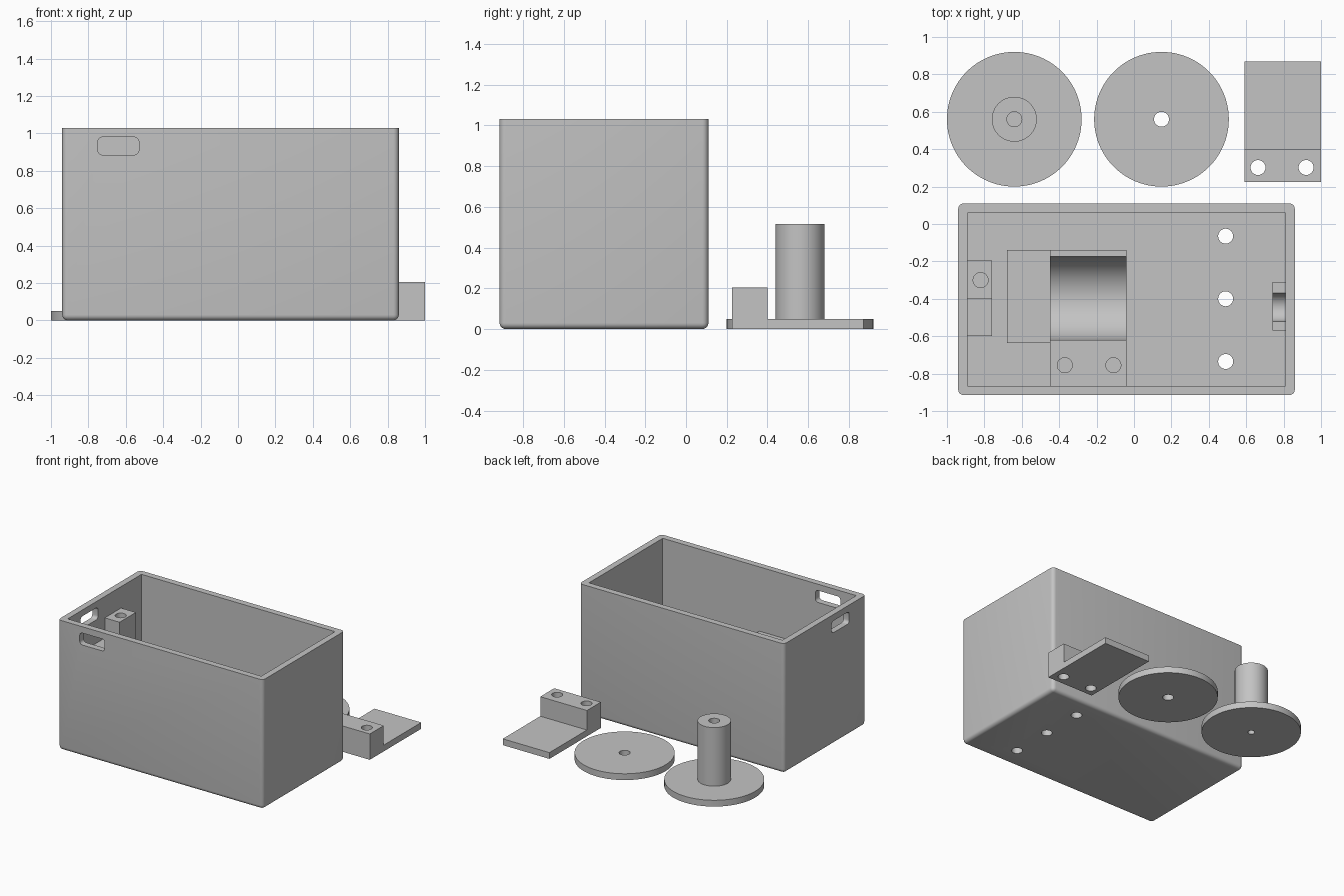
import bpy, bmesh, math
from mathutils import Matrix, Vector

old = bpy.data.objects.get("Cube")
if old:
    bpy.data.objects.remove(old, do_unlink=True)

grey = bpy.data.materials.new("plain_grey")
grey.use_nodes = True
COLOUR = (0.55, 0.55, 0.55, 1)
grey.diffuse_color = COLOUR
grey.node_tree.nodes["Principled BSDF"].inputs["Base Color"].default_value = COLOUR


def finish(name, bm):
    bmesh.ops.recalc_face_normals(bm, faces=bm.faces)
    mesh = bpy.data.meshes.new(name)
    bm.to_mesh(mesh)
    bm.free()
    mesh.materials.append(grey)
    obj = bpy.data.objects.new(name, mesh)
    bpy.context.collection.objects.link(obj)
    return obj


def box(name, lo, hi, radius=0, rounded=lambda edge: True, segments=5):
    """Block between two corners, with chosen edges rounded."""
    lo, hi = Vector(lo), Vector(hi)
    bm = bmesh.new()
    bmesh.ops.create_cube(bm, size=1)
    for v in bm.verts:
        v.co = Vector(v.co[i] * (hi - lo)[i] + (lo + hi)[i] / 2 for i in range(3))
    if radius:
        edges = [e for e in bm.edges if rounded(e)]
        bmesh.ops.bevel(bm, geom=edges, offset=radius, segments=segments,
                        profile=0.5, affect='EDGES')
    return finish(name, bm)


def cylinder(name, x, y, z0, z1, r, sides=96):
    bm = bmesh.new()
    bmesh.ops.create_cone(bm, cap_ends=True, segments=sides, radius1=r, radius2=r,
                          depth=z1 - z0,
                          matrix=Matrix.Translation((x, y, (z0 + z1) / 2)))
    return finish(name, bm)


def prism(name, profile, x0, x1):
    """Extrude a (y, z) profile along x."""
    bm = bmesh.new()
    face = bm.faces.new([bm.verts.new((x0, y, z)) for y, z in profile])
    ext = bmesh.ops.extrude_face_region(bm, geom=[face])
    bmesh.ops.translate(bm, vec=(x1 - x0, 0, 0),
                        verts=[g for g in ext["geom"] if isinstance(g, bmesh.types.BMVert)])
    return finish(name, bm)


def trough(y, z, r, steps=32):
    """Half circle, open at the top, running from -y to +y."""
    return [(y - r * math.cos(math.pi * i / steps), z - r * math.sin(math.pi * i / steps))
            for i in range(steps + 1)]


def combine(obj, other, operation='DIFFERENCE'):
    mod = obj.modifiers.new("join_or_cut", 'BOOLEAN')
    mod.operation, mod.solver, mod.object = operation, 'EXACT', other
    bpy.context.view_layer.objects.active = obj
    bpy.ops.object.modifier_apply(modifier=mod.name)
    bpy.data.objects.remove(other, do_unlink=True)


def drill(obj, x, y, z0, z1, r=0.04):
    combine(obj, cylinder("drill", x, y, z0, z1, r, 40))


def smooth(obj):
    bpy.ops.object.select_all(action='DESELECT')
    obj.select_set(True)
    bpy.context.view_layer.objects.active = obj
    bpy.ops.object.shade_smooth_by_angle(angle=math.radians(30))


# Open case: rounded sides and base, sharp rim
TOP, FLOOR = 1.03, 0.05
case = box("case", (-0.94, -0.915, 0), (0.86, 0.11, TOP), 0.03,
           lambda e: min(v.co.z for v in e.verts) < 0.5)
combine(case, box("cavity", (-0.89, -0.865, FLOOR), (0.81, 0.06, 1.2)))

# Rounded slots in the front and right-hand walls
combine(case, box("front_slot", (-0.75, -1, 0.885), (-0.53, -0.8, 0.98), 0.025,
                  lambda e: abs(e.verts[0].co.y - e.verts[1].co.y) > 0.1))
combine(case, box("side_slot", (-1, -0.705, 0.885), (-0.85, -0.485, 0.98), 0.025,
                  lambda e: abs(e.verts[0].co.x - e.verts[1].co.x) > 0.1))

# Three holes through the floor
for y in (-0.735, -0.4, -0.065):
    drill(case, 0.49, y, -0.1, 0.2)

# Cradle with a round trough and a drilled shelf
AXIS, SHELF, SINK = 0.45, 0.52, 0.03
cradle = prism("motor_cradle",
               [(-0.87, SINK), (-0.87, SHELF), (-0.62, SHELF)]
               + trough(-0.3975, AXIS, 0.2225)
               + [(-0.175, SHELF), (-0.14, SHELF), (-0.14, SINK)], -0.45, -0.04)
for x in (-0.37, -0.11):
    drill(cradle, x, -0.755, 0.25, 0.7)

# Low rest beside the cradle
rest = box("gearbox_rest", (-0.68, -0.635, SINK), (-0.45, -0.14, 0.2))

# Post with a screw hole and a lower step beside it
post = prism("stepped_post", [(-0.6, SINK), (-0.6, 0.7), (-0.4, 0.7),
                              (-0.4, 0.86), (-0.195, 0.86), (-0.195, SINK)],
             -0.9, -0.76)
drill(post, -0.82, -0.3, 0.65, 1)

# Shaft bearing on the far end wall
bearing = prism("shaft_bearing",
                [(-0.57, SINK), (-0.57, AXIS), (-0.52, AXIS)]
                + trough(-0.445, AXIS, 0.075)[1:-1]
                + [(-0.37, AXIS), (-0.31, AXIS), (-0.31, SINK)], 0.74, 0.82)

# Spool: flange and hub, with a blind hole at each end
spool = cylinder("spool", -0.64, 0.56, 0, 0.05, 0.36)
combine(spool, cylinder("hub", -0.64, 0.56, 0.02, 0.515, 0.12), 'UNION')
drill(spool, -0.64, 0.56, 0.3, 0.6)
drill(spool, -0.64, 0.56, -0.1, 0.2, 0.025)

# Loose flange disc
disc = cylinder("flange_disc", 0.147, 0.56, 0, 0.05, 0.36)
drill(disc, 0.147, 0.56, -0.1, 0.1)

# Clamp: thick drilled foot with a thin plate
clamp = prism("motor_clamp", [(0.225, 0), (0.225, 0.205), (0.4, 0.205),
                              (0.4, 0.05), (0.87, 0.05), (0.87, 0)], 0.59, 1)
for x in (0.663, 0.92):
    drill(clamp, x, 0.302, -0.1, 0.3)

for part in (case, cradle, rest, post, bearing, spool, disc, clamp):
    smooth(part)
